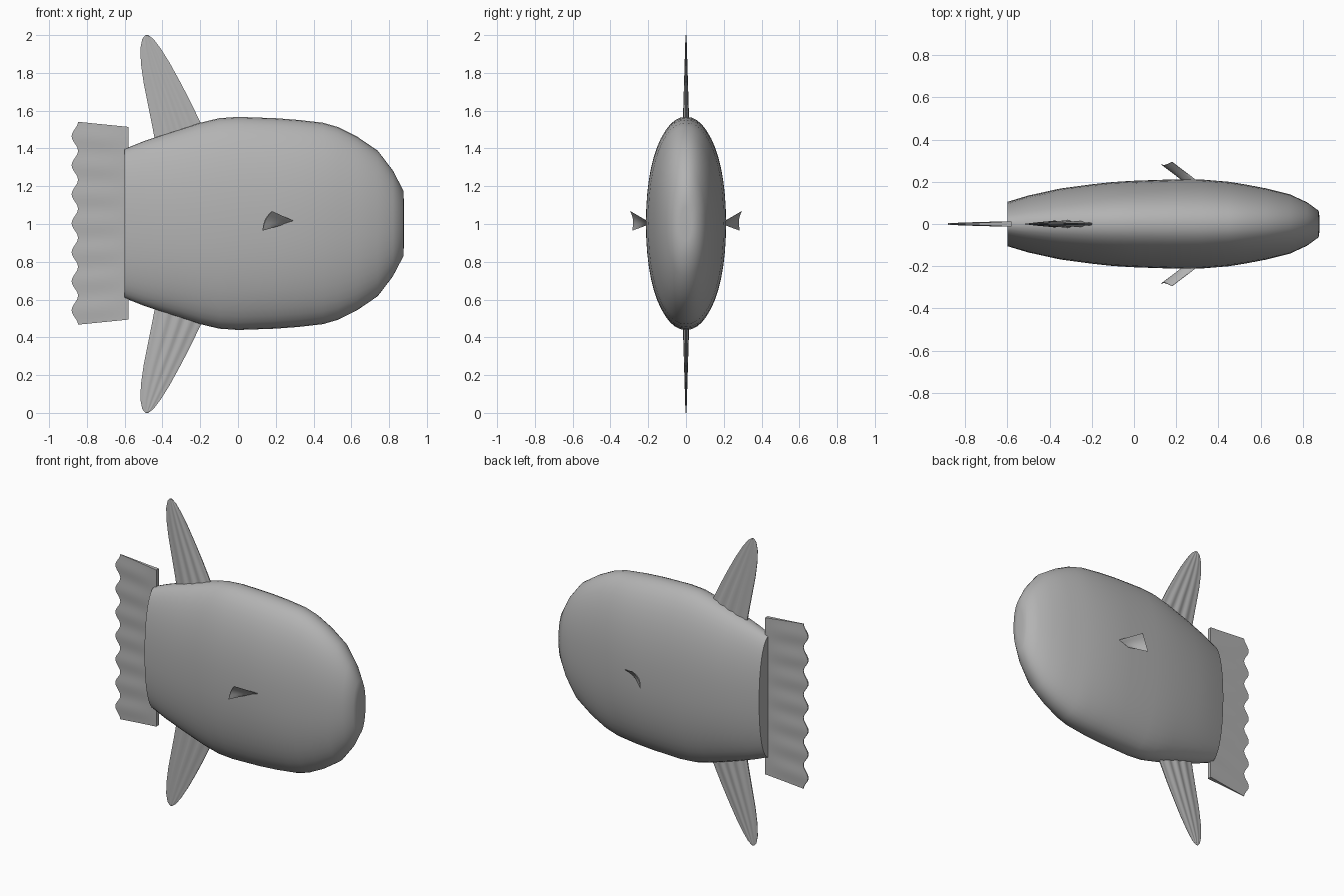
import bpy, bmesh
from math import sin, cos, pi, radians
from mathutils import Vector

cube = bpy.data.objects.get("Cube")
if cube:
    bpy.data.objects.remove(cube)

grey = bpy.data.materials.new("skin grey")
grey.use_nodes = True
colour = (0.45, 0.45, 0.45, 1)
grey.diffuse_color = colour
grey.node_tree.nodes["Principled BSDF"].inputs["Base Color"].default_value = colour


def loft(name, rings, angle):
    """Skin a list of equal closed rings and cap both ends."""
    bm = bmesh.new()
    rows = [[bm.verts.new(p) for p in ring] for ring in rings]
    n = len(rows[0])
    for a, b in zip(rows, rows[1:]):
        for i in range(n):
            j = (i + 1) % n
            bm.faces.new((a[i], a[j], b[j], b[i]))
    bm.faces.new(rows[0])
    bm.faces.new(rows[-1])
    bmesh.ops.recalc_face_normals(bm, faces=bm.faces)
    mesh = bpy.data.meshes.new(name)
    bm.to_mesh(mesh)
    bm.free()
    mesh.materials.append(grey)
    ob = bpy.data.objects.new(name, mesh)
    bpy.context.collection.objects.link(ob)
    bpy.ops.object.select_all(action='DESELECT')
    ob.select_set(True)
    bpy.context.view_layer.objects.active = ob
    bpy.ops.object.shade_smooth_by_angle(angle=radians(angle))
    return ob


def blade_ring(start, end, normal, thick, count, ripples=0, cup=0):
    """Lens-shaped closed section between two points, with optional ridges."""
    upper, lower = [], []
    for i in range(count + 1):
        t = i / count
        mid = start.lerp(end, t) - normal * cup * sin(pi * t)
        half = thick * (0.2 + 0.8 * sin(pi * t) ** 0.6)
        half *= 1 + 0.3 * cos(2 * pi * ripples * t) if ripples else 1
        upper.append(mid + normal * half)
        lower.append(mid - normal * half)
    return upper + lower[::-1]


# Body: flattened oval sections (x, half height, half width)
stations = [(-0.6, 0.395, 0.105), (-0.5, 0.435, 0.135), (-0.35, 0.485, 0.168),
            (-0.2, 0.533, 0.188), (-0.1, 0.557, 0.199), (0, 0.564, 0.205),
            (0.2, 0.557, 0.212), (0.32, 0.548, 0.211), (0.45, 0.533, 0.2),
            (0.53, 0.51, 0.187), (0.63, 0.46, 0.168), (0.74, 0.385, 0.14),
            (0.82, 0.28, 0.103), (0.875, 0.175, 0.063), (0.88, 0.09, 0.03)]


def rounded(v):
    return (abs(v) ** 0.93) * (1 if v > 0 else -1)


sides = 48
loft("body", [[(x, w * rounded(cos(2 * pi * i / sides)),
                1.003 + h * rounded(sin(2 * pi * i / sides)))
               for i in range(sides)] for x, h, w in stations], 62)

# Dorsal and anal fins: swept ridged blades (height, trailing x, leading x)
outline = [(1.4, -0.43, -0.14), (1.46, -0.443, -0.165), (1.54, -0.458, -0.2),
           (1.65, -0.48, -0.253), (1.75, -0.5, -0.305), (1.85, -0.514, -0.36),
           (1.93, -0.517, -0.41), (1.98, -0.507, -0.448), (2.0, -0.49, -0.475)]
for name, flip in (("dorsal_fin", False), ("anal_fin", True)):
    rings = []
    for z, back, front in outline:
        height = 2 - z if flip else z
        thick = 0.014 * (2.05 - z) / 0.6 + 0.001
        rings.append(blade_ring(Vector((back, 0, height)), Vector((front, 0, height)),
                                Vector((0, 1, 0)), thick, 24, 4))
    loft(name, rings, 50)

# Tail fin: tapering plate with a scalloped rear edge
rings = []
rows = 84
for i in range(rows + 1):
    s = 2 * i / rows - 1
    wave = cos(7 * pi * s)
    back = -0.864 - 0.017 * wave
    upper, lower = [], []
    for k in range(9):
        t = k / 8
        x = -0.58 + (back + 0.58) * t
        z = 1.004 + s * (0.51 + 0.027 * t)
        half = (0.013 - 0.01 * t) * (1 + 0.35 * wave * t)
        upper.append((x, half, z))
        lower.append((x, -half, z))
    rings.append(upper + lower[::-1])
loft("tail_fin", rings, 40)

# Pectoral fins: small cupped fans on both flanks
for name, side in (("right_pectoral_fin", -1), ("left_pectoral_fin", 1)):
    base_low, base_top = Vector((0.24, side * 0.198, 0.997)), Vector((0.3, side * 0.203, 1.014))
    tip_low, tip_top = Vector((0.13, side * 0.284, 0.965)), Vector((0.18, side * 0.295, 1.068))
    normal = (tip_top - tip_low).cross(base_low - tip_low).normalized()
    if normal.y * side < 0:
        normal = -normal
    loft(name, [blade_ring(base_low.lerp(tip_low, v), base_top.lerp(tip_top, v),
                           normal, 0.007 - 0.004 * v, 8, cup=0.004 + 0.012 * v)
                for v in (0, 0.25, 0.5, 0.75, 1)], 40)
